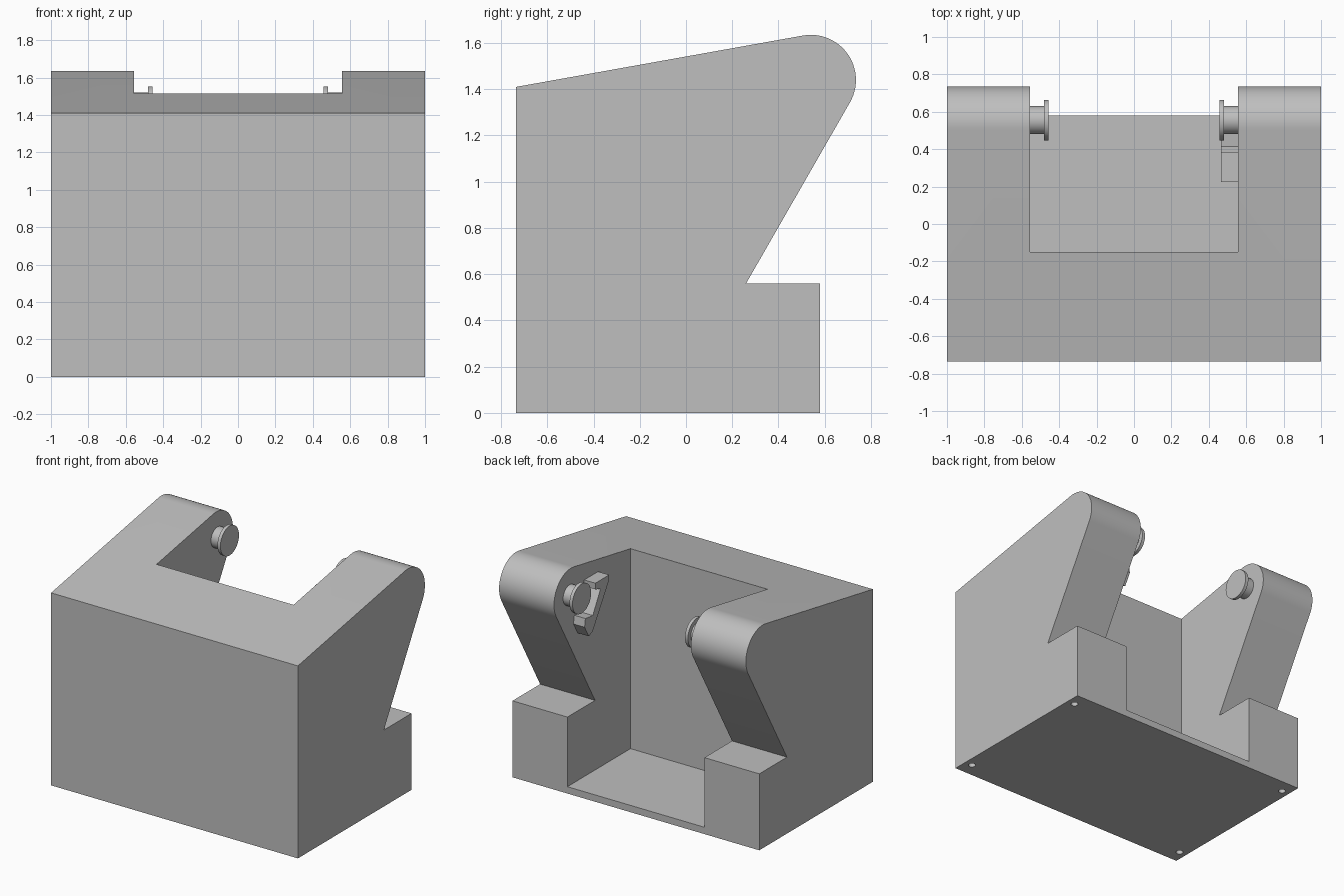
import bpy, bmesh
from math import cos, sin, radians
from mathutils import Matrix, Vector

cube = bpy.data.objects.get("Cube")
if cube:
    bpy.data.objects.remove(cube, do_unlink=True)

grey = bpy.data.materials.new("plain grey")
grey.use_nodes = True
colour = (0.52, 0.52, 0.52, 1)
grey.diffuse_color = colour
grey.node_tree.nodes["Principled BSDF"].inputs["Base Color"].default_value = colour


def finish(name, bm):
    bmesh.ops.recalc_face_normals(bm, faces=bm.faces)
    mesh = bpy.data.meshes.new(name)
    bm.to_mesh(mesh)
    bm.free()
    mesh.materials.append(grey)
    obj = bpy.data.objects.new(name, mesh)
    bpy.context.collection.objects.link(obj)
    return obj


def extrude_x(name, profile, x0, x1):
    """Extrude a (y, z) outline from x0 to x1."""
    bm = bmesh.new()
    face = bm.faces.new([bm.verts.new((x0, y, z)) for y, z in profile])
    new = bmesh.ops.extrude_face_region(bm, geom=[face])["geom"]
    verts = [v for v in new if isinstance(v, bmesh.types.BMVert)]
    bmesh.ops.translate(bm, verts=verts, vec=(x1 - x0, 0, 0))
    return finish(name, bm)


def add_cylinder(bm, radius, start, end, segments=40):
    start, end = Vector(start), Vector(end)
    axis = end - start
    turn = axis.to_track_quat("Z", "Y").to_matrix().to_4x4()
    bmesh.ops.create_cone(bm, cap_ends=True, segments=segments, radius1=radius,
                          radius2=radius, depth=axis.length,
                          matrix=Matrix.Translation((start + end) / 2) @ turn)


def activate(obj):
    bpy.ops.object.select_all(action="DESELECT")
    obj.select_set(True)
    bpy.context.view_layer.objects.active = obj


def cut(obj, cutter):
    activate(obj)
    mod = obj.modifiers.new("cut", "BOOLEAN")
    mod.operation, mod.solver, mod.object = "DIFFERENCE", "EXACT", cutter
    bpy.ops.object.modifier_apply(modifier=mod.name)
    bpy.data.objects.remove(cutter, do_unlink=True)


def smooth(obj):
    activate(obj)
    bpy.ops.object.shade_smooth_by_angle(angle=radians(25))


# Body: side outline with a rounded arm tip
tip_y, tip_z, tip_r = 0.54, 1.44, 0.195
arc = [(tip_y + tip_r * cos(radians(a)), tip_z + tip_r * sin(radians(a)))
       for a in range(-30, 101, 5)]
outline = [(-0.735, 0), (0.58, 0), (0.58, 0.56), (0.26, 0.56)] + arc + [(-0.735, 1.41)]
body = extrude_x("body", outline, -1, 1)

# Pocket open to the top and back
pocket = [(-0.15, 0.05), (1, 0.05), (1, 2), (-0.15, 2)]
cut(body, extrude_x("pocket_cutter", pocket, -0.555, 0.555))

# Screw holes in the underside corners
bm = bmesh.new()
for x in (-0.94, 0.94):
    for y in (-0.63, 0.477):
        add_cylinder(bm, 0.025, (x, y, -0.1), (x, y, 0.12), 24)
cut(body, finish("screw_hole_cutter", bm))
smooth(body)

# Flanged pins facing each other across the pocket
for side, name in ((1, "left_pin"), (-1, "right_pin")):
    bm = bmesh.new()
    y, z = 0.555, 1.445
    add_cylinder(bm, 0.075, (side * 0.57, y, z), (side * 0.475, y, z))
    add_cylinder(bm, 0.108, (side * 0.48, y, z), (side * 0.456, y, z))
    smooth(finish(name, bm))

# Tilted C-shaped bracket on the left inner wall
bracket = [(0.225, 1.49), (0.385, 1.49), (0.385, 1.445), (0.325, 1.425),
           (0.415, 1.265), (0.5, 1.275), (0.51, 1.215), (0.46, 1.13),
           (0.415, 1.15), (0.225, 1.455)]
extrude_x("left_bracket", bracket, 0.465, 0.56)
